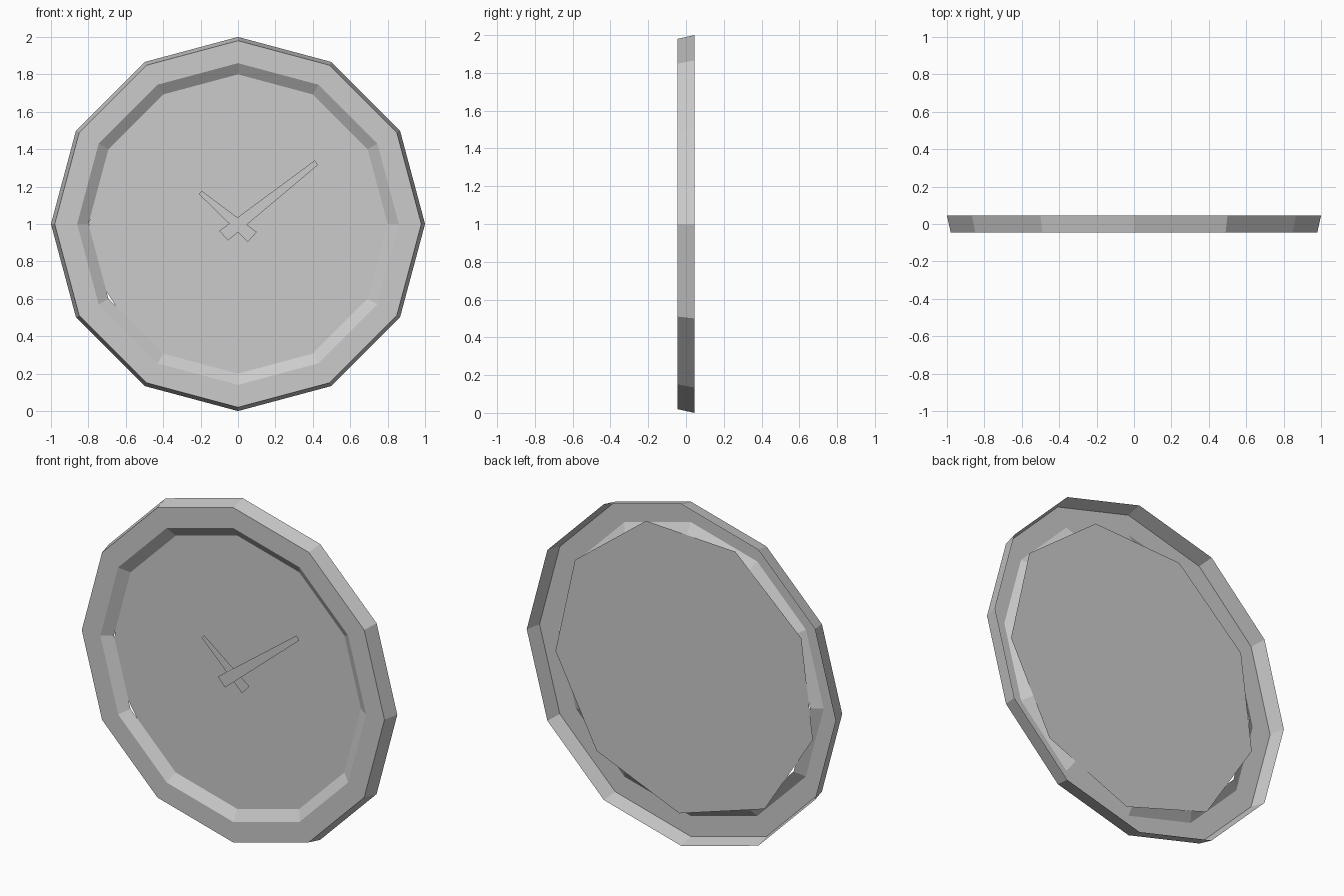
import bpy
import math

cube = bpy.data.objects.get("Cube")
if cube:
    bpy.data.objects.remove(cube, do_unlink=True)

grey = bpy.data.materials.new("light_grey")
grey.use_nodes = True
grey.diffuse_color = (0.6, 0.6, 0.6, 1)
grey.node_tree.nodes["Principled BSDF"].inputs["Base Color"].default_value = (0.6, 0.6, 0.6, 1)


def add_object(name, verts, faces):
    mesh = bpy.data.meshes.new(name)
    mesh.from_pydata(verts, [], faces)
    mesh.materials.append(grey)
    mesh.update()
    obj = bpy.data.objects.new(name, mesh)
    bpy.context.collection.objects.link(obj)
    return obj


def circle(radius, y, sides, turn=0.0, cx=0.0, cz=1.0):
    angles = [math.radians(turn) + math.tau * i / sides for i in range(sides)]
    return [(cx + radius * math.cos(a), y, cz + radius * math.sin(a)) for a in angles]


# Open-backed twelve-sided rim: flared outer wall, flat front, sloped inner lip
SIDES = 12
profile = [(1.0, 0.045), (0.98, -0.045), (0.86, -0.045), (0.80, -0.005)]
verts = [v for r, y in profile for v in circle(r, y, SIDES)]
faces = []
for ring in range(len(profile) - 1):
    for i in range(SIDES):
        j = (i + 1) % SIDES
        a, b = ring * SIDES, (ring + 1) * SIDES
        faces.append((a + i, a + j, b + j, b + i))
add_object("clock_rim", verts, faces)

# Nine-sided dial behind the lip
add_object("clock_dial", circle(0.847, -0.004, 9, 32.6, 0.008, 1.005), [tuple(range(9))])

# Flat tapered hands, crossing near the centre
hands = {
    "minute_hand": (-0.044, [(-0.10, 0.963), (-0.053, 0.912), (0.428, 1.316), (0.41, 1.34)]),
    "hour_hand": (-0.038, [(0.053, 0.904), (0.10, 0.957), (-0.193, 1.177), (-0.209, 1.16)]),
}
for name, (y, outline) in hands.items():
    add_object(name, [(x, y, z) for x, z in outline], [(0, 1, 2, 3)])
